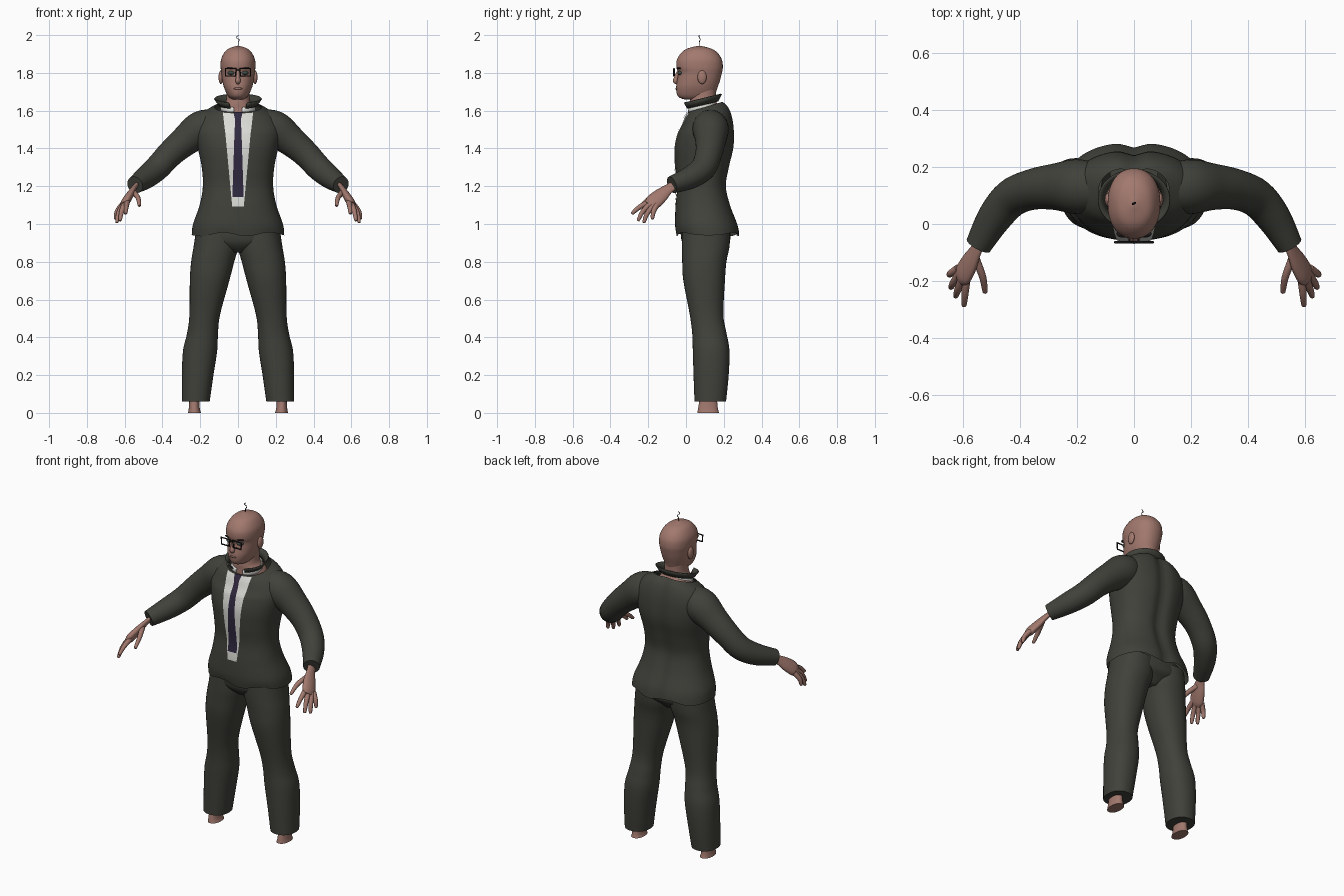
import bpy, bmesh, math
from mathutils import Vector

cube = bpy.data.objects.get("Cube")
if cube:
    bpy.data.objects.remove(cube, do_unlink=True)


def material(name, *rgb):
    mat = bpy.data.materials.new(name)
    mat.use_nodes = True
    mat.diffuse_color = (*rgb, 1)
    mat.node_tree.nodes["Principled BSDF"].inputs["Base Color"].default_value = (*rgb, 1)
    return mat


SUIT = material("suit olive grey", .052, .053, .043)
SKIN = material("skin", .36, .19, .155)
SHIRT = material("shirt white", .7, .7, .67)
TIE = material("tie purple", .03, .022, .05)
BLACK = material("black", .01, .01, .01)
EYE = material("eye grey green", .05, .07, .06)


def finish(name, bm, mat, angle=50):
    bmesh.ops.recalc_face_normals(bm, faces=bm.faces)
    mesh = bpy.data.meshes.new(name)
    bm.to_mesh(mesh)
    bm.free()
    mesh.materials.append(mat)
    obj = bpy.data.objects.new(name, mesh)
    bpy.context.collection.objects.link(obj)
    bpy.ops.object.select_all(action='DESELECT')
    obj.select_set(True)
    bpy.context.view_layer.objects.active = obj
    bpy.ops.object.shade_smooth_by_angle(angle=math.radians(angle))
    return obj


def loft(name, rings, mat, closed=True, caps=(True, True)):
    """Skin a list of point rows, optionally closed around and capped."""
    bm = bmesh.new()
    rows = [[bm.verts.new(p) for p in ring] for ring in rings]
    count = len(rows[0])
    for a, b in zip(rows, rows[1:]):
        for i in range(count if closed else count - 1):
            j = (i + 1) % count
            bm.faces.new((a[i], a[j], b[j], b[i]))
    for row, cap in zip((rows[0], rows[-1]), caps):
        if closed and cap:
            bm.faces.new(row)
    return finish(name, bm, mat)


def spline(keys, t):
    """Catmull-Rom blend of key rows at row position t."""
    last = len(keys) - 1
    i = min(int(t), last - 1)
    u = t - i
    a, b, c, d = (keys[max(0, min(last, k))] for k in range(i - 1, i + 3))
    return [q + u / 2 * (r - p + u * (2 * p - 5 * q + 4 * r - s + u * (3 * (q - r) + s - p)))
            for p, q, r, s in zip(a, b, c, d)]


def samples(keys, steps):
    total = (len(keys) - 1) * steps
    return [spline(keys, i / steps) for i in range(total + 1)]


def power(v, e):
    return math.copysign(abs(v) ** e, v)


def section(z, x_in, x_out, front, back, n=2.2, count=40):
    """Horizontal rounded cross-section."""
    cx, cy = (x_in + x_out) / 2, (front + back) / 2
    rx, ry = (x_out - x_in) / 2, (back - front) / 2
    angles = [math.tau * i / count for i in range(count)]
    return [Vector((cx + rx * power(math.cos(a), 2 / n),
                    cy + ry * power(math.sin(a), 2 / n), z)) for a in angles]


def tube(name, keys, mat, side=Vector((0, 0, 1)), flat=1, steps=5, count=20):
    """Sweep of x, y, z, radius keys; flat squashes it across the side direction."""
    pts = samples(keys, steps)
    centres = [Vector(p[:3]) for p in pts]
    rings = []
    for i, c in enumerate(centres):
        ahead = (centres[min(i + 1, len(pts) - 1)] - centres[max(i - 1, 0)]).normalized()
        u = (side - ahead * side.dot(ahead)).normalized()
        v = ahead.cross(u) * flat
        r = pts[i][3]
        rings.append([c + r * (u * math.cos(a) + v * math.sin(a))
                      for a in (math.tau * k / count for k in range(count))])
    return loft(name, rings, mat)


def ball(name, centre, size, mat):
    bm = bmesh.new()
    bmesh.ops.create_uvsphere(bm, u_segments=20, v_segments=12, radius=1)
    bmesh.ops.scale(bm, vec=size, verts=bm.verts)
    bmesh.ops.translate(bm, vec=centre, verts=bm.verts)
    return finish(name, bm, mat)


def wire(name, points, radius, mat, cyclic=False):
    curve = bpy.data.curves.new(name, 'CURVE')
    curve.dimensions = '3D'
    curve.bevel_depth = radius
    curve.bevel_resolution = 1
    line = curve.splines.new('POLY')
    line.points.add(len(points) - 1)
    for p, co in zip(line.points, points):
        p.co = (*co, 1)
    line.use_cyclic_u = cyclic
    curve.materials.append(mat)
    bpy.context.collection.objects.link(bpy.data.objects.new(name, curve))


# Jacket body: height, half width, front, back
JACKET = [(.945, .245, -.05, .285), (1, .238, -.058, .275), (1.1, .203, -.055, .238),
          (1.2, .186, -.046, .216), (1.3, .192, -.055, .232), (1.4, .212, -.058, .255),
          (1.48, .225, -.042, .258), (1.54, .215, -.02, .25), (1.59, .18, -.005, .23),
          (1.625, .125, .01, .2)]


def jacket_point(key, x, y):
    """Spine groove, wavy hem and a neckline that drops toward the front."""
    z = key[0]
    if y > .1:
        y -= .018 * math.exp(-(x / .035) ** 2)
    tilt = max(0, min(1, (z - 1.48) / .14))
    hem = max(0, 1 - (z - .945) / .05) * .01
    return Vector((x, y, z + tilt * .3 * (y - .12) + hem * math.cos(x * 26 + 2)))


loft("jacket_body", [[jacket_point(k, p.x, p.y) for p in section(k[0], -k[1], k[1], k[2], k[3], 2.3, 72)]
                     for k in samples(JACKET, 6)], SUIT, caps=(False, False))


def front_panel(name, low, high, width, mat, lift):
    """Thin panel that follows the front of the jacket."""
    rows = []
    for key in samples(JACKET, 12):
        z, rx, front, back = key
        if low <= z <= high:
            w = width((z - low) / (high - low))
            row = []
            for i in range(13):
                x = w * (i / 6 - 1)
                depth = (1 - (abs(x) / rx) ** 2.3) ** (1 / 2.3)
                y = (front + back) / 2 - (back - front) / 2 * depth
                row.append(jacket_point(key, x, y) - Vector((0, lift, 0)))
            rows.append(row)
    loft(name, rows, mat, closed=False)


front_panel("shirt_front", 1.085, 1.62, lambda t: .03 + .05 * t, SHIRT, .003)
front_panel("tie_blade", 1.14, 1.59, lambda t: .03 - .015 * t, TIE, .006)
front_panel("tie_knot", 1.575, 1.625, lambda t: .014 + .01 * t, TIE, .009)

# Hips between the trouser legs
HIPS = [(.85, .05, .03, .17), (.88, .13, -.005, .2), (.92, .215, -.025, .235), (1, .215, -.03, .23)]
loft("trouser_hips", [section(z, -w, w, f, b) for z, w, f, b in samples(HIPS, 4)], SUIT)

# Trouser leg: height, inner, outer, front, back
LEG = [(.06, .15, .297, .045, .212), (.2, .13, .297, .04, .226), (.33, .11, .291, .036, .23),
       (.42, .106, .27, .033, .215), (.52, .095, .257, .02, .198), (.7, .046, .255, -.014, .206),
       (.8, .02, .248, -.02, .214), (.88, -.002, .235, -.022, .23), (.97, -.005, .222, -.02, .235)]
ANKLE = [(0, .195, .265, .06, .175), (.03, .203, .26, .065, .168), (.12, .205, .255, .08, .16)]
ARM = [(.1, .12, 1.53, .075), (.19, .13, 1.505, .096), (.28, .13, 1.44, .081), (.36, .12, 1.37, .071),
       (.43, .09, 1.295, .067), (.49, .02, 1.245, .06), (.545, -.075, 1.207, .046)]
PALM = [(.53, -.04, 1.215, .027), (.552, -.09, 1.188, .028), (.575, -.135, 1.15, .041),
        (.597, -.175, 1.115, .044), (.606, -.195, 1.098, .03)]
FINGERS = {"thumb": ((.555, -.12, 1.17), (.53, -.185, 1.14), (.522, -.235, 1.1)),
           "index_finger": ((.586, -.19, 1.12), (.592, -.245, 1.09), (.595, -.283, 1.058)),
           "middle_finger": ((.6, -.185, 1.11), (.616, -.228, 1.067), (.624, -.252, 1.022)),
           "ring_finger": ((.61, -.17, 1.1), (.632, -.205, 1.056), (.641, -.222, 1.012)),
           "little_finger": ((.615, -.155, 1.1), (.64, -.172, 1.065), (.648, -.178, 1.03))}

for s, label in ((1, "left"), (-1, "right")):
    def flip(keys):
        return [(k[0] * s, *k[1:]) for k in keys]

    for part, keys, mat in (("trouser_leg", LEG, SUIT), ("ankle", ANKLE, SKIN)):
        rings = [section(z, s * i, s * o, f, b) for z, i, o, f, b in samples(keys, 5)]
        loft(f"{label}_{part}", rings, mat)
    tube(f"{label}_sleeve", flip(ARM), SUIT, count=32)
    tube(f"{label}_palm", flip(PALM), SKIN, Vector((s * .25, .8, -.4)), .5)
    for part, path in FINGERS.items():
        tip = Vector(path[2]) + (Vector(path[2]) - Vector(path[1])).normalized() * .006
        keys = [(*p, r) for p, r in zip((*path, tip), (.015, .013, .009, .003))]
        tube(f"{label}_{part}", flip(keys), SKIN, count=10)
    # Ears, eyes, brows and spectacle rims
    ball(f"{label}_ear", (s * .091, .085, 1.777), (.012, .024, .036), SKIN)
    ball(f"{label}_eye", (s * .035, -.03, 1.8), (.02, .016, .011), EYE)
    ball(f"{label}_brow", (s * .036, -.034, 1.825), (.026, .014, .005), BLACK)
    wire(f"{label}_spectacle_rim", [(s * x, -.064, z) for x, z in
         ((.01, 1.823), (.067, 1.823), (.065, 1.783), (.014, 1.783))], .0045, BLACK, True)
wire("spectacle_bridge", [(-.012, -.064, 1.815), (.012, -.064, 1.815)], .004, BLACK)

# Neck and upper chest seen inside the collar
NECK = [(1.5, .1, .03, .19), (1.58, .105, .02, .19), (1.615, .09, .02, .18),
        (1.65, .064, .02, .16), (1.72, .06, .03, .16)]
loft("neck", [section(z, -w, w, f, b) for z, w, f, b in samples(NECK, 5)], SKIN)

# Head: height, half width, front, back
HEAD = [(1.66, .03, -.01, .09), (1.67, .046, -.036, .13), (1.69, .06, -.049, .155), (1.725, .075, -.052, .168),
        (1.76, .083, -.047, .18), (1.8, .088, -.042, .19), (1.83, .092, -.051, .195),
        (1.87, .09, -.048, .19), (1.905, .074, -.026, .168), (1.928, .051, .005, .135), (1.943, .008, .06, .08)]
loft("head", [section(z, -w, w, f, b) for z, w, f, b in samples(HEAD, 5)], SKIN)
tube("nose", [(0, -.04, 1.81, .007), (0, -.052, 1.775, .011), (0, -.055, 1.757, .014),
              (0, -.045, 1.745, .008)], SKIN, Vector((1, 0, 0)))
ball("lips", (0, -.046, 1.717), (.024, .01, .007), SKIN)
ball("mouth_line", (0, -.05, 1.717), (.022, .0075, .0015), BLACK)
wire("hair_curl", [(0, .07, 1.935), (.001, .07, 1.962), (.006, .073, 1.97), (.005, .076, 1.978),
                   (-.006, .072, 1.984), (-.006, .068, 1.993), (.003, .07, 1.998)], .002, BLACK)


def collar(name, gap, inner, outer, base, height, mat):
    """Flared open band that rises toward the back."""
    rows = []
    for t in (0, .5, 1):
        r = inner + (outer - inner) * t
        row = []
        for i in range(49):
            a = -math.pi / 2 + gap + (math.tau - 2 * gap) * i / 48
            x, y = r * math.cos(a), .085 + r * .82 * math.sin(a)
            row.append((x, y, base + height * t + .24 * (y - .085)))
        rows.append(row)
    band = loft(name, rows, mat, closed=False)
    band.modifiers.new("thickness", 'SOLIDIFY').thickness = .006


collar("jacket_collar", .4, .098, .122, 1.632, .034, SUIT)
collar("shirt_collar", .25, .094, .09, 1.605, .03, SHIRT)
